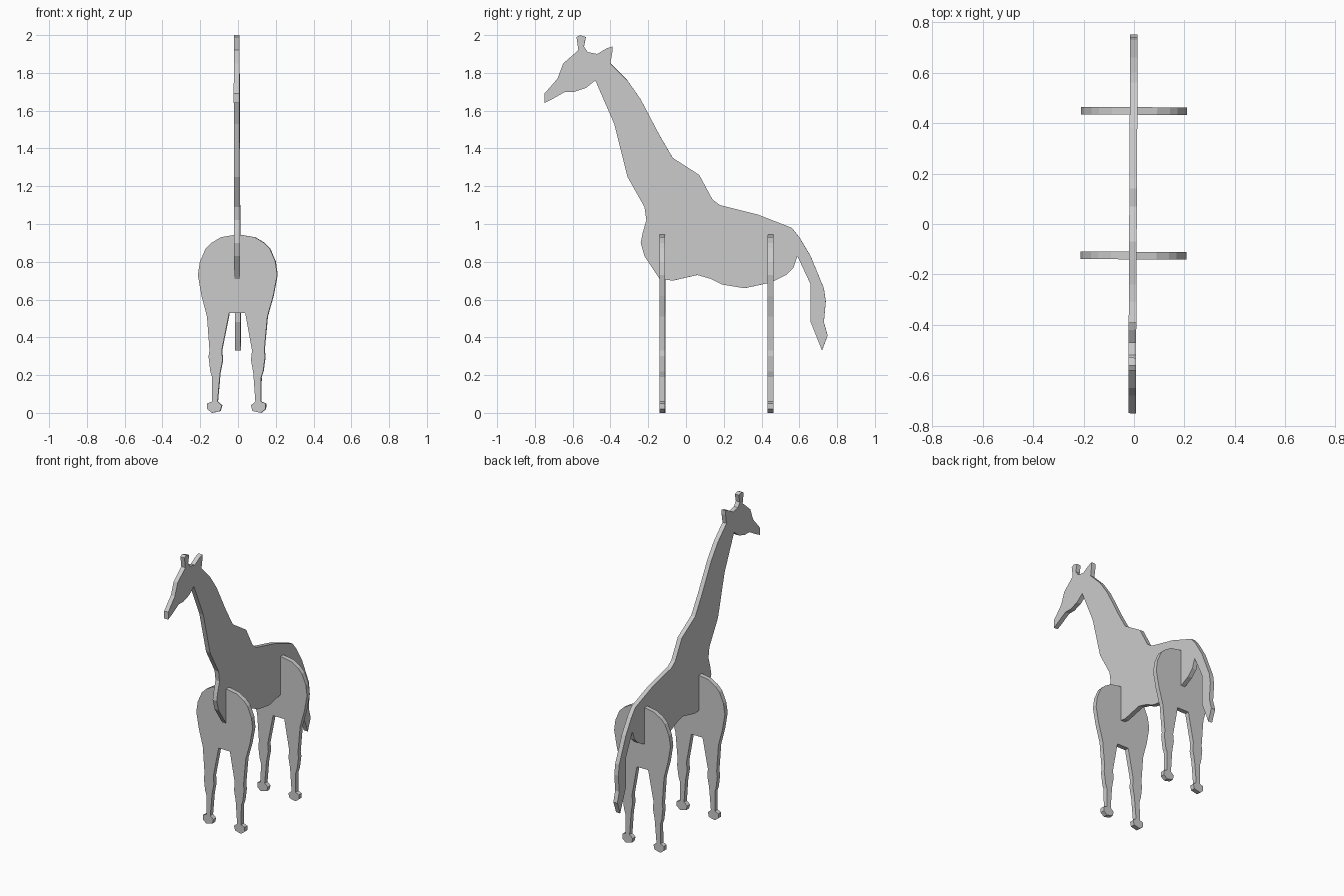
import bpy
import bmesh
from mathutils import Vector, Matrix

# Remove the default object
default_cube = bpy.data.objects.get("Cube")
if default_cube:
    bpy.data.objects.remove(default_cube, do_unlink=True)

THICKNESS = .03
TWIST = Matrix.Rotation(-.005, 4, "Z")

# The single flat colour
grey = bpy.data.materials.new("plain grey")
grey.use_nodes = True
colour = (.6, .6, .6, 1)
grey.diffuse_color = colour
principled = next(node for node in grey.node_tree.nodes if node.type == "BSDF_PRINCIPLED")
principled.inputs["Base Color"].default_value = colour
principled.inputs["Roughness"].default_value = .8


def cut_board(name, outline, normal):
    """Make a flat board from a closed outline, thickened along the normal."""
    normal = Vector(normal)
    bm = bmesh.new()
    corners = [bm.verts.new(Vector(point) - normal * THICKNESS / 2) for point in outline]
    face = bm.faces.new(corners)
    extruded = bmesh.ops.extrude_face_region(bm, geom=[face])
    moved = [item for item in extruded["geom"] if isinstance(item, bmesh.types.BMVert)]
    bmesh.ops.translate(bm, verts=moved, vec=normal * THICKNESS)
    bmesh.ops.recalc_face_normals(bm, faces=bm.faces[:])
    bmesh.ops.transform(bm, matrix=TWIST, verts=bm.verts[:])
    mesh = bpy.data.meshes.new(name)
    bm.to_mesh(mesh)
    bm.free()
    mesh.materials.append(grey)
    board = bpy.data.objects.new(name, mesh)
    bpy.context.collection.objects.link(board)
    return board


# Side silhouette in (y, z), in sections running from the snout over the back
forehead_and_horns = [
    (-.75, 1.64), (-.75, 1.69), (-.68, 1.77), (-.65, 1.85), (-.57, 1.92),
    (-.58, 1.99), (-.56, 2), (-.53, 1.99), (-.54, 1.94), (-.52, 1.91),
    (-.47, 1.9), (-.42, 1.93), (-.39, 1.94), (-.39, 1.91), (-.4, 1.85),
]
mane_and_back = [
    (-.31, 1.76), (-.24, 1.66), (-.14, 1.47), (-.07, 1.35), (.07, 1.26),
    (.14, 1.13), (.18, 1.1), (.38, 1.05), (.56, .98), (.6, .93),
]
tail = [
    (.66, .83), (.73, .66), (.74, .59), (.73, .48), (.75, .41),
    (.72, .33), (.66, .48), (.66, .68), (.59, .83),
]
belly_and_chest = [
    (.57, .77), (.53, .73), (.45, .69), (.31, .66), (.19, .68), (.13, .71),
    (.06, .73), (-.07, .7), (-.14, .71), (-.22, .83), (-.24, .9),
    (-.23, .95), (-.21, 1.02), (-.22, 1.09),
]
throat_and_jaw = [
    (-.31, 1.25), (-.38, 1.53), (-.48, 1.76), (-.53, 1.72), (-.59, 1.7),
    (-.64, 1.7), (-.71, 1.66),
]
silhouette = forehead_and_horns + mane_and_back + tail + belly_and_chest + throat_and_jaw

body_offset = -.004
cut_board("body_board", [(body_offset, y, z) for y, z in silhouette], (1, 0, 0))

# Half outline of a leg pair in (distance from middle, z), from shoulder to crotch
shoulder = [
    (.09, .93), (.14, .9), (.17, .87), (.2, .8), (.21, .73), (.19, .62), (.16, .51),
]
outer_leg = [(.145, .33), (.15, .3), (.14, .22), (.13, .19), (.13, .06)]
hoof = [(.155, .05), (.155, .02), (.13, 0), (.085, .01), (.077, .04), (.1, .06)]
inner_leg = [(.088, .21), (.075, .28), (.08, .33), (.042, .53)]
half_outline = shoulder + outer_leg + hoof + inner_leg
leg_top = .945


def lean(x, z):
    """Let the feet sit slightly to one side of the shoulder."""
    return x - .008 * (1 - z / leg_top)


def leg_outline(y):
    """Mirror the half outline into a closed pair of legs."""
    left_side = [(lean(x, z), y, z) for x, z in half_outline]
    right_side = [(lean(-x, z), y, z) for x, z in reversed(half_outline)]
    return [(0, y, leg_top)] + left_side + right_side


# Two crossing boards carry the front and back legs
for board_name, board_y in (("front_legs_board", -.125), ("back_legs_board", .448)):
    cut_board(board_name, leg_outline(board_y), (0, 1, 0))
